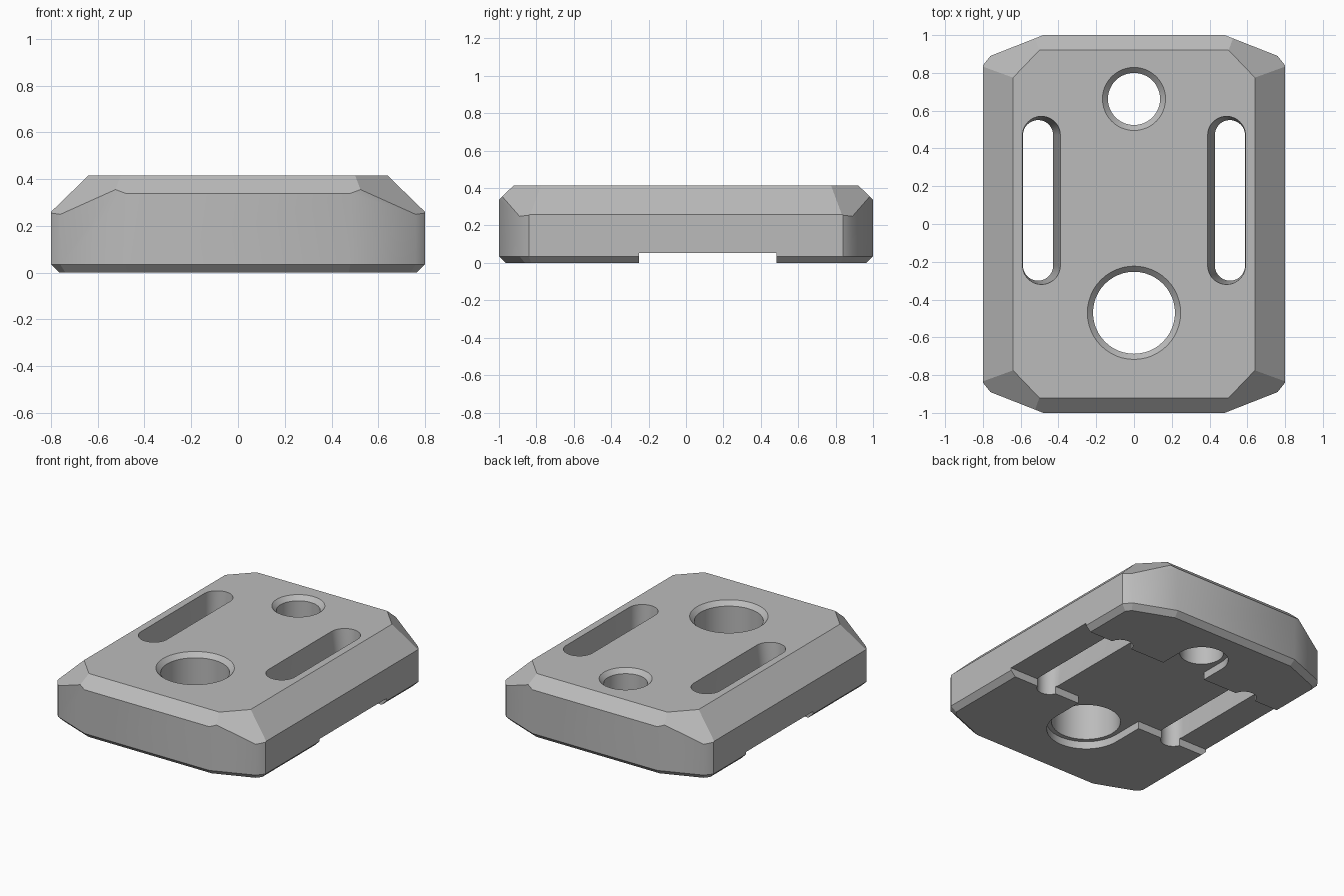
import bpy, bmesh, math
from mathutils import Vector

if "Cube" in bpy.data.objects:
    bpy.data.objects.remove(bpy.data.objects["Cube"], do_unlink=True)

TOP = 0.415
GREY = (0.5, 0.5, 0.5, 1)
mat = bpy.data.materials.new("plain grey")
mat.use_nodes = True
mat.diffuse_color = GREY
mat.node_tree.nodes["Principled BSDF"].inputs["Base Color"].default_value = GREY


def add_object(name, bm):
    bmesh.ops.recalc_face_normals(bm, faces=bm.faces)
    mesh = bpy.data.meshes.new(name)
    bm.to_mesh(mesh)
    bm.free()
    mesh.materials.append(mat)
    ob = bpy.data.objects.new(name, mesh)
    bpy.context.collection.objects.link(ob)
    return ob


def loft(name, rings):
    """Closed solid through a stack of equal-length point rings."""
    bm = bmesh.new()
    loops = [[bm.verts.new(p) for p in ring] for ring in rings]
    bm.faces.new(loops[0])
    bm.faces.new(loops[-1])
    for a, b in zip(loops, loops[1:]):
        for i in range(len(a)):
            j = (i + 1) % len(a)
            bm.faces.new((a[i], a[j], b[j], b[i]))
    return add_object(name, bm)


def slot_ring(x, y0, y1, r, z, n=24):
    """Stadium outline running along y; a circle when y0 equals y1."""
    pts = []
    for cy, start in ((y1, 0), (y0, math.pi)):
        for i in range(n + 1):
            if y0 == y1 and i == n:
                continue
            a = start + math.pi * i / n
            pts.append((x + r * math.cos(a), cy + r * math.sin(a), z))
    return pts


def slice_off(bm, point, normal):
    geom = bm.verts[:] + bm.edges[:] + bm.faces[:]
    cut = bmesh.ops.bisect_plane(bm, geom=geom, dist=1e-5, plane_co=point,
                                 plane_no=normal, clear_outer=True)["geom_cut"]
    edges = [e for e in cut if isinstance(e, bmesh.types.BMEdge)]
    if edges:
        bmesh.ops.contextual_create(bm, geom=edges)


# Plate: clipped-corner outline, sliced by top and bottom bevels
quarter = [(0.8, 0.84), (0.76, 0.89), (0.48, 1.0)]
half = quarter + [(-x, y) for x, y in reversed(quarter)]
outline = half + [(-x, -y) for x, y in half]
bm = bmesh.new()
base = bm.faces.new([bm.verts.new((x, y, 0)) for x, y in outline])
up = bmesh.ops.extrude_face_region(bm, geom=[base])["geom"]
bmesh.ops.translate(bm, vec=(0, 0, TOP),
                    verts=[v for v in up if isinstance(v, bmesh.types.BMVert)])
bmesh.ops.recalc_face_normals(bm, faces=bm.faces)
for s in (-1, 1):
    slice_off(bm, (s * 0.64, 0, TOP), (s, 0, 1.03))
    slice_off(bm, (0, s * 0.92, TOP), (0, s, 1.05))
    for t in (-1, 1):
        slice_off(bm, (s * 0.64, t * 0.775, TOP), (s * 0.72, t * 0.69, 1))
for i, (x, y) in enumerate(outline):
    nx, ny = outline[(i + 1) % len(outline)]
    out = Vector((ny - y, x - nx, 0)).normalized()
    slice_off(bm, (x, y, 0.035), out - Vector((0, 0, 1)))
plate = add_object("plate", bm)

# Cutters
cutters = []
LOW, FLOOR, HIGH = -0.1, 0.052, TOP + 0.1

# Underside channel across the full width
cutters.append(loft("channel_cutter", [
    [(-1, -0.25, z), (1, -0.25, z), (1, 0.485, z), (-1, 0.485, z)]
    for z in (LOW, FLOOR)]))

# Round holes with bevelled rims, and their notches joining the channel
for name, cy, r, rim, y0, y1 in (("large", -0.47, 0.217, 0.247, -0.47, -0.2),
                                 ("small", 0.662, 0.138, 0.167, 0.4, 0.662)):
    cutters.append(loft(name + "_hole_cutter", [
        slot_ring(0, cy, cy, rr, z) for rr, z in
        ((r, LOW), (r, TOP - 0.03), (rim, TOP), (rim, HIGH))]))
    cutters.append(loft(name + "_notch_cutter", [
        slot_ring(0, y0, y1, rim, z) for z in (LOW, FLOOR)]))

# Long strap slots, leaning outwards towards the underside
for s, side in ((1, "left"), (-1, "right")):
    cutters.append(loft(side + "_slot_cutter", [
        slot_ring(s * x, -0.22, 0.47, r, z) for x, r, z in
        ((0.508, 0.08, LOW), (0.508, 0.08, 0.1),
         (0.49, 0.1, TOP), (0.49, 0.1, HIGH))]))

bpy.context.view_layer.objects.active = plate
plate.select_set(True)
for c in cutters:
    c.hide_render = True
    mod = plate.modifiers.new("cut", "BOOLEAN")
    mod.operation = "DIFFERENCE"
    mod.solver = "EXACT"
    mod.object = c
    bpy.ops.object.modifier_apply(modifier=mod.name)
for c in cutters:
    bpy.data.objects.remove(c, do_unlink=True)

# Smooth walls and hole rims, keep the level and outer bevel faces flat
bpy.ops.object.shade_smooth_by_angle(angle=math.radians(32))
for p in plate.data.polygons:
    outer = abs(p.center.x) > 0.62 or abs(p.center.y) > 0.85
    if abs(p.normal.z) > 0.95 or (outer and abs(p.normal.z) > 0.3):
        p.use_smooth = False
